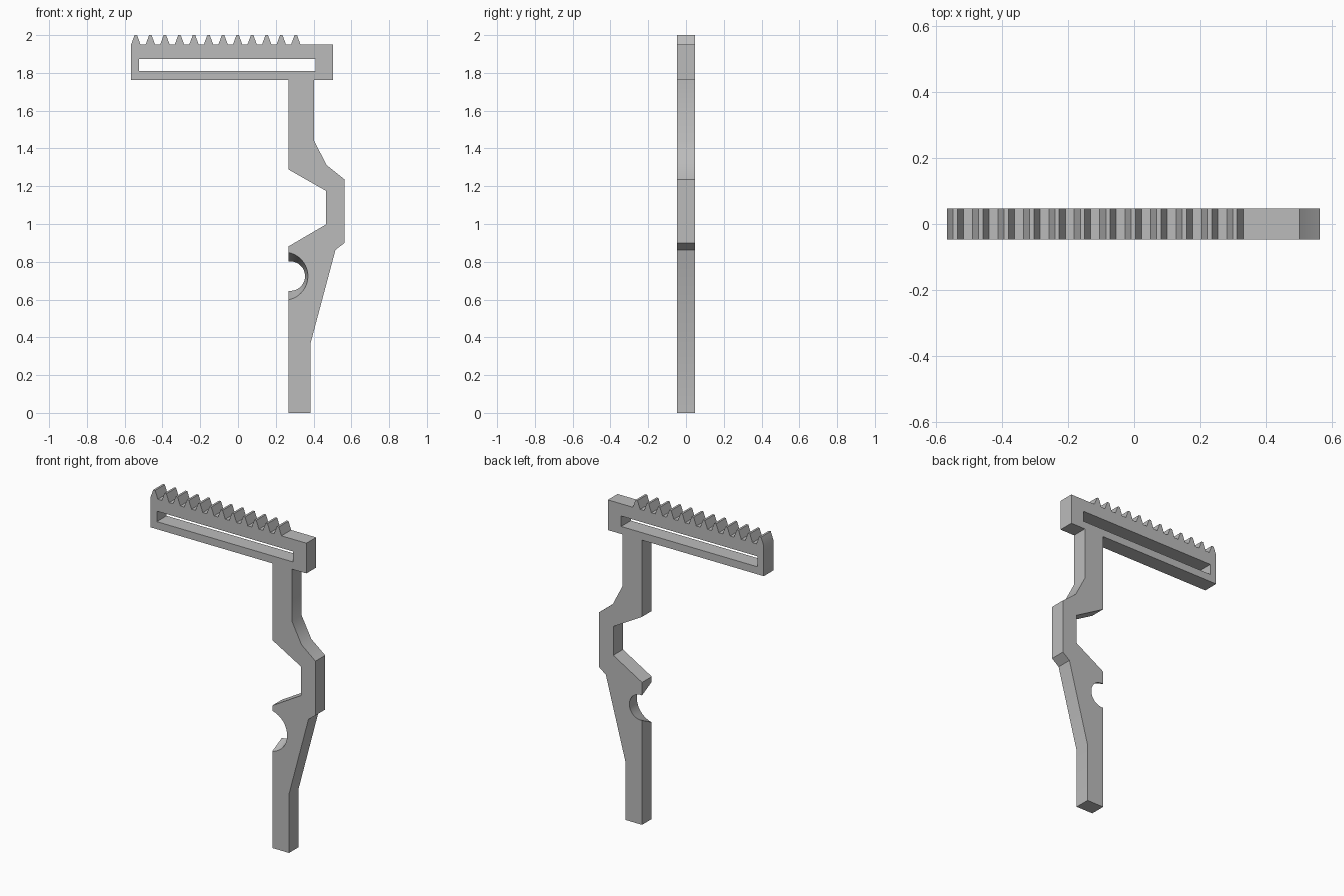
import bpy
import bmesh
import math

cube = bpy.data.objects.get("Cube")
if cube:
    bpy.data.objects.remove(cube, do_unlink=True)

HALF = 0.0475          # half thickness of the plate
LEFT = 0.268           # inner edge of the stem
BAR_BOTTOM, BAR_TOP, TIP = 1.763, 1.95, 2.0

grey = bpy.data.materials.new("plain grey")
grey.use_nodes = True
colour = (0.5, 0.5, 0.5, 1)
grey.diffuse_color = colour
grey.node_tree.nodes["Principled BSDF"].inputs["Base Color"].default_value = colour


def loft(name, front, back):
    """Solid between two matching outlines on the front and back planes."""
    bm = bmesh.new()
    f = [bm.verts.new((x, -HALF, z)) for x, z in front]
    b = [bm.verts.new((x, HALF, z)) for x, z in back]
    bm.faces.new(f)
    bm.faces.new(b[::-1])
    for i in range(len(f)):
        j = (i + 1) % len(f)
        bm.faces.new((f[j], f[i], b[i], b[j]))
    bmesh.ops.recalc_face_normals(bm, faces=bm.faces)
    mesh = bpy.data.meshes.new(name)
    bm.to_mesh(mesh)
    bm.free()
    obj = bpy.data.objects.new(name, mesh)
    bpy.context.collection.objects.link(obj)
    mesh.materials.append(grey)
    return obj


def notch(cx, r, cz=0.724, steps=24):
    """Arc from the top of the notch to its bottom, ending on the stem edge."""
    a = math.acos((LEFT - cx) / r)
    angles = [a - 2 * a * i / steps for i in range(steps + 1)]
    return [(cx + r * math.cos(t), cz + r * math.sin(t)) for t in angles]


# Row of blunt teeth along the bar
teeth = []
for i in range(12):
    c = -0.541 + 0.077 * i
    teeth += [(c - 0.025, BAR_TOP), (c - 0.0065, TIP),
              (c + 0.0065, TIP), (c + 0.025, BAR_TOP)]

# Bar end and outer edge of the stem, going down
outer = [(0.502, BAR_TOP), (0.502, BAR_BOTTOM), (0.402, BAR_BOTTOM),
         (0.402, 1.442), (0.469, 1.312), (0.564, 1.236), (0.564, 0.9),
         (0.516, 0.863), (0.383, 0.365), (0.383, 0), (LEFT, 0)]

# Inner edge of the stem above the notch, going up
inner = [(LEFT, 0.882), (0.465, 0.997), (0.465, 1.176), (LEFT, 1.288),
         (LEFT, BAR_BOTTOM), (-0.566, BAR_BOTTOM)]

# The notch tapers from a wide front arc to a narrow back arc
front = teeth + outer + notch(0.242, 0.128)[::-1] + inner
back = teeth + outer + notch(0.277, 0.078)[::-1] + inner
arm = loft("toothed_arm", front, back)

# Long slot through the bar
bpy.ops.mesh.primitive_cube_add(size=1, location=(-0.056, 0, 1.842))
cutter = bpy.context.object
cutter.name = "slot_cutter"
cutter.scale = (0.934, 0.4, 0.065)
cutter.hide_render = True
cutter.data.materials.append(grey)

cut = arm.modifiers.new("slot", 'BOOLEAN')
cut.operation = 'DIFFERENCE'
cut.solver = 'EXACT'
cut.object = cutter

bpy.ops.object.select_all(action='DESELECT')
arm.select_set(True)
bpy.context.view_layer.objects.active = arm
bpy.ops.object.modifier_apply(modifier=cut.name)
bpy.data.objects.remove(cutter, do_unlink=True)
bpy.ops.object.shade_smooth_by_angle(angle=math.radians(30))
